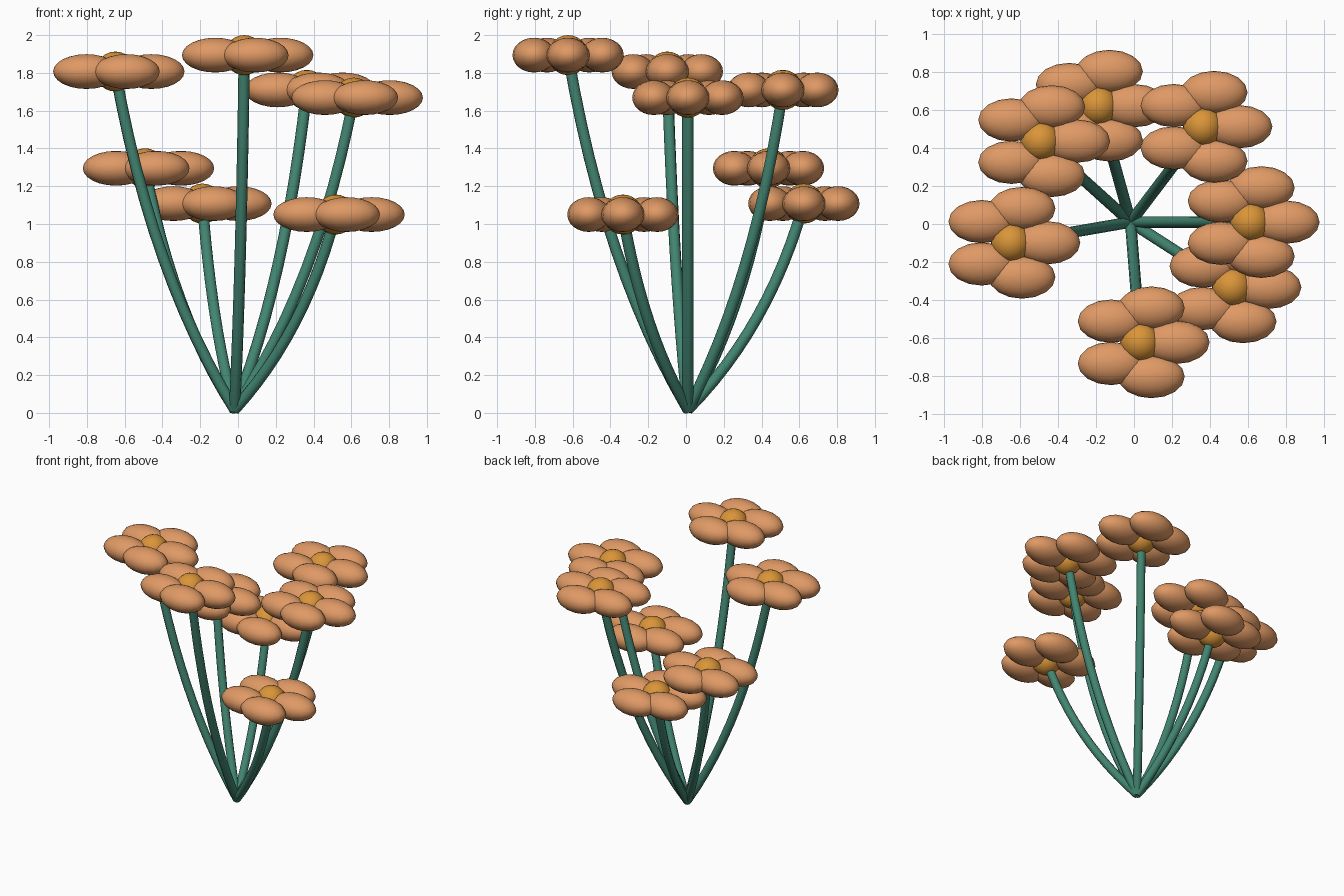
import bpy
import math
from mathutils import Vector

if "Cube" in bpy.data.objects:
    bpy.data.objects.remove(bpy.data.objects["Cube"])


def material(name, rgb):
    m = bpy.data.materials.new(name)
    m.diffuse_color = (*rgb, 1)
    m.use_nodes = True
    m.node_tree.nodes["Principled BSDF"].inputs["Base Color"].default_value = m.diffuse_color
    return m


PETAL = material("peach_petal", (0.74, 0.32, 0.13))
CENTRE = material("golden_centre", (0.70, 0.30, 0.04))
STEM = material("green_stem", (0.055, 0.235, 0.165))

BASE = Vector((-0.018, 0.01, 0.018))   # where all stems meet
PETAL_RING = 0.19                      # distance of petals from flower centre
FLOWERS = [(-0.649, -0.099, 1.807), (-0.492, 0.437, 1.295), (-0.188, 0.624, 1.108),
           (0.364, 0.513, 1.71), (0.613, 0.01, 1.669), (0.517, -0.334, 1.05),
           (0.033, -0.624, 1.894)]


def ellipsoid(name, loc, radii, mat):
    bpy.ops.mesh.primitive_uv_sphere_add(segments=16, ring_count=12, location=loc)
    ob = bpy.context.object
    ob.name = name
    ob.scale = radii
    bpy.ops.object.transform_apply(location=False, rotation=False, scale=True)
    bpy.ops.object.shade_smooth()
    ob.data.materials.append(mat)


def stem(name, top, steps=12):
    # quadratic arc: leans out quickly, then rises towards the flower
    d = top - BASE
    bend = BASE + Vector((d.x * 0.7, d.y * 0.7, d.z * 0.4))
    cu = bpy.data.curves.new(name, 'CURVE')
    cu.dimensions = '3D'
    cu.bevel_depth = 0.03
    cu.bevel_resolution = 3
    cu.use_fill_caps = True
    sp = cu.splines.new('POLY')
    sp.points.add(steps)
    for i, p in enumerate(sp.points):
        t = i / steps
        p.co = (*(BASE * (1 - t) ** 2 + bend * (2 * t * (1 - t)) + top * t * t), 1)
    ob = bpy.data.objects.new(name, cu)
    bpy.context.collection.objects.link(ob)
    bpy.ops.object.select_all(action='DESELECT')
    ob.select_set(True)
    bpy.context.view_layer.objects.active = ob
    bpy.ops.object.convert(target='MESH')
    ob = bpy.context.object
    ob.data.materials.clear()
    ob.data.materials.append(STEM)
    bpy.ops.object.shade_smooth_by_angle(angle=math.radians(50))


for n, pos in enumerate(FLOWERS, 1):
    c = Vector(pos)
    stem(f"stem_{n}", c)
    ellipsoid(f"flower_centre_{n}", c, (0.106, 0.106, 0.106), CENTRE)
    # five petals, all stretched along x
    for k in range(5):
        a = math.tau * k / 5
        offset = Vector((math.cos(a), math.sin(a), 0)) * PETAL_RING
        ellipsoid(f"petal_{n}_{k + 1}", c + offset, (0.176, 0.114, 0.092), PETAL)
